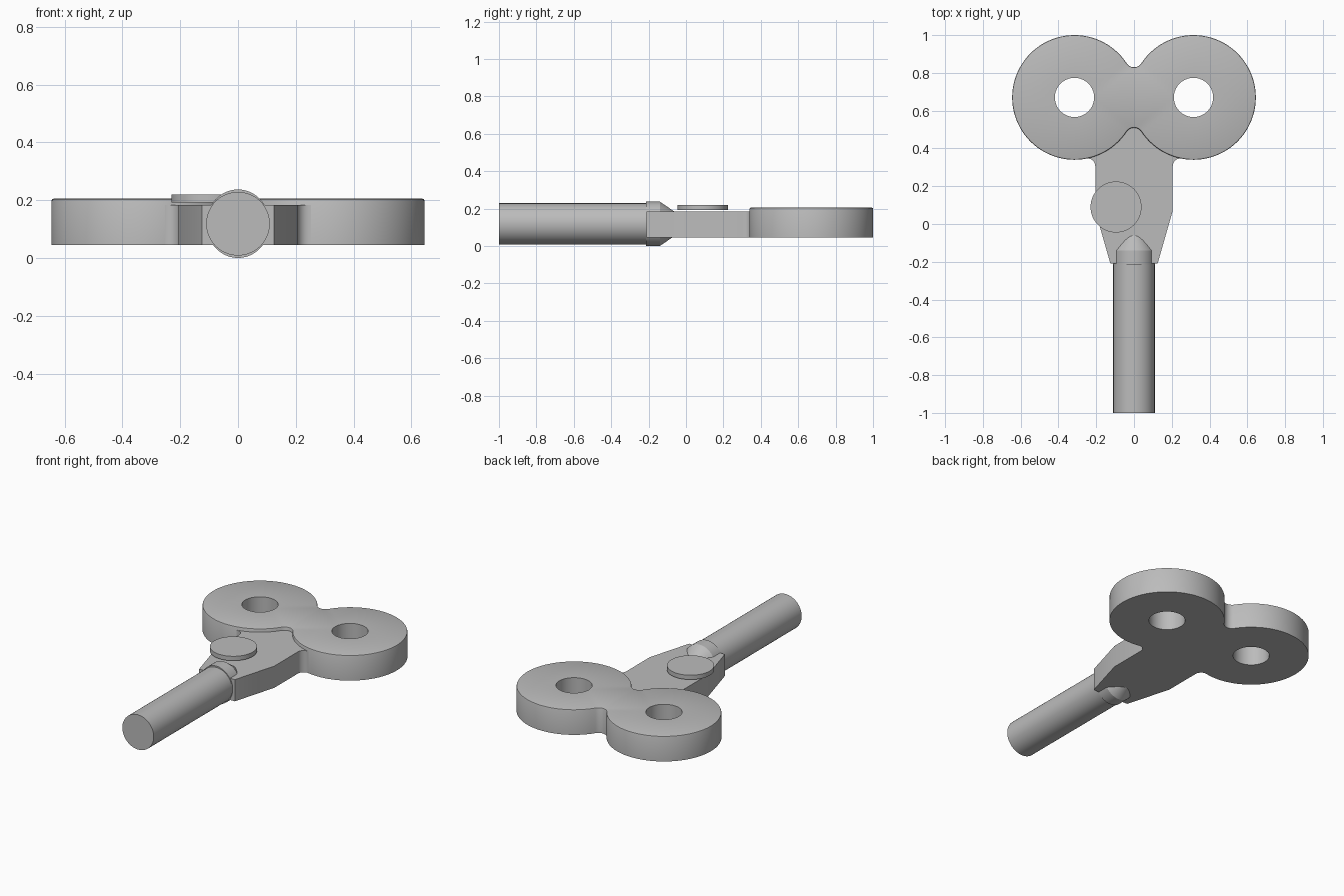
import bpy, bmesh
from math import sin, cos, pi, atan2, sqrt, radians
from mathutils import Matrix

cube = bpy.data.objects.get("Cube")
if cube:
    bpy.data.objects.remove(cube, do_unlink=True)

grey = bpy.data.materials.new("plain_grey")
grey.use_nodes = True
colour = (0.5, 0.5, 0.5, 1)
grey.diffuse_color = colour
grey.node_tree.nodes["Principled BSDF"].inputs["Base Color"].default_value = colour


def finish(bm, name):
    """Turn a bmesh into a shaded object."""
    bmesh.ops.recalc_face_normals(bm, faces=bm.faces)
    mesh = bpy.data.meshes.new(name)
    bm.to_mesh(mesh)
    bm.free()
    mesh.materials.append(grey)
    obj = bpy.data.objects.new(name, mesh)
    bpy.context.collection.objects.link(obj)
    bpy.ops.object.select_all(action='DESELECT')
    obj.select_set(True)
    bpy.context.view_layer.objects.active = obj
    bpy.ops.object.shade_smooth_by_angle(angle=radians(30))
    return obj


def arc(cx, cy, r, a0, a1, n):
    return [(cx + r * cos(a0 + (a1 - a0) * i / n), cy + r * sin(a0 + (a1 - a0) * i / n))
            for i in range(n + 1)]


def ring_verts(bm, points, z):
    return [bm.verts.new((x, y, z)) for x, y in points]


def bridge(bm, a, b):
    for i in range(len(a)):
        j = (i + 1) % len(a)
        bm.faces.new((a[i], a[j], b[j], b[i]))


def cap(bm, loops):
    """Fill a flat area bounded by an outline and any holes."""
    edges = []
    for loop in loops:
        for i, v in enumerate(loop):
            w = loop[(i + 1) % len(loop)]
            edges.append(bm.edges.get((v, w)) or bm.edges.new((v, w)))
    bmesh.ops.triangle_fill(bm, edges=edges, use_beauty=True)


def slab(name, levels, holes=()):
    """Stack outlines given as (points, z), cap both ends, and cut round holes."""
    bm = bmesh.new()
    loops = [ring_verts(bm, p, z) for p, z in levels]
    for a, b in zip(loops, loops[1:]):
        bridge(bm, a, b)
    low, high = [loops[0]], [loops[-1]]
    for points in holes:
        a, b = ring_verts(bm, points, levels[0][1]), ring_verts(bm, points, levels[-1][1])
        bridge(bm, a, b)
        low.append(a)
        high.append(b)
    cap(bm, low)
    cap(bm, high)
    return finish(bm, name)


# Double-lobed head with filleted waist and two holes
CX, CY, R, FILLET = 0.315, 0.67, 0.33, 0.047
BASE, TOP = 0.045, 0.205
rise = sqrt((R + FILLET) ** 2 - CX ** 2)
turn = atan2(rise, CX)


def head_outline(inset):
    r, f = R - inset, FILLET + inset
    return (arc(CX, CY, r, turn - pi, pi - turn, 72)[:-1]
            + arc(0, CY + rise, f, -turn, turn - pi, 12)[:-1]
            + arc(-CX, CY, r, turn, 2 * pi - turn, 72)[:-1]
            + arc(0, CY - rise, f, pi - turn, turn, 12)[:-1])


full = head_outline(0)
holes = [arc(s * CX, CY, 0.104, 0, 2 * pi, 40)[:-1] for s in (-1, 1)]
slab("double_ring_head",
     [(full, BASE), (full, TOP - 0.007), (head_outline(0.002), TOP - 0.002),
      (head_outline(0.007), TOP)], holes)

# Tapered neck plate, flared where it joins the head
HALF, FLARE = 0.205, 0.04
fx = HALF + FLARE
fy = CY - sqrt((R + FLARE) ** 2 - (CX - fx) ** 2)
flare = arc(fx, fy, FLARE, pi, atan2(CY - fy, CX - fx), 10)
side = [(0.125, -0.21), (HALF, 0.07)] + flare + [(0.25, 0.42), (0.08, 0.55)]
neck = side + [(-x, y) for x, y in reversed(side)]
slab("neck_plate", [(neck, BASE + 0.0005), (neck, 0.183)])

# Round button above the neck
button = arc(-0.095, 0.09, 0.135, 0, 2 * pi, 64)[:-1]
slab("round_button", [(button, 0.192), (button, 0.22)])


def turned(name, profile, squash=1):
    """Solid of circles along y from (y, radius) pairs."""
    bm = bmesh.new()
    loops = []
    for y, r in profile:
        loops.append([bm.verts.new((squash * x, y, z)) for x, z in
                      arc(0, 0, r, 0, 2 * pi, 48)[:-1]])
    for a, b in zip(loops, loops[1:]):
        bridge(bm, a, b)
    bm.faces.new(loops[0])
    bm.faces.new(loops[-1])
    bmesh.ops.transform(bm, matrix=Matrix.Translation((0, 0, 0.1185)), verts=bm.verts)
    return finish(bm, name)


# Handle rod and the conical collar that sinks into the neck
turned("handle_rod", [(-1, 0.11), (-0.2, 0.11)])
turned("handle_collar", [(-0.215, 0.1185), (-0.14, 0.1185), (-0.06, 0.064)], 0.93)
